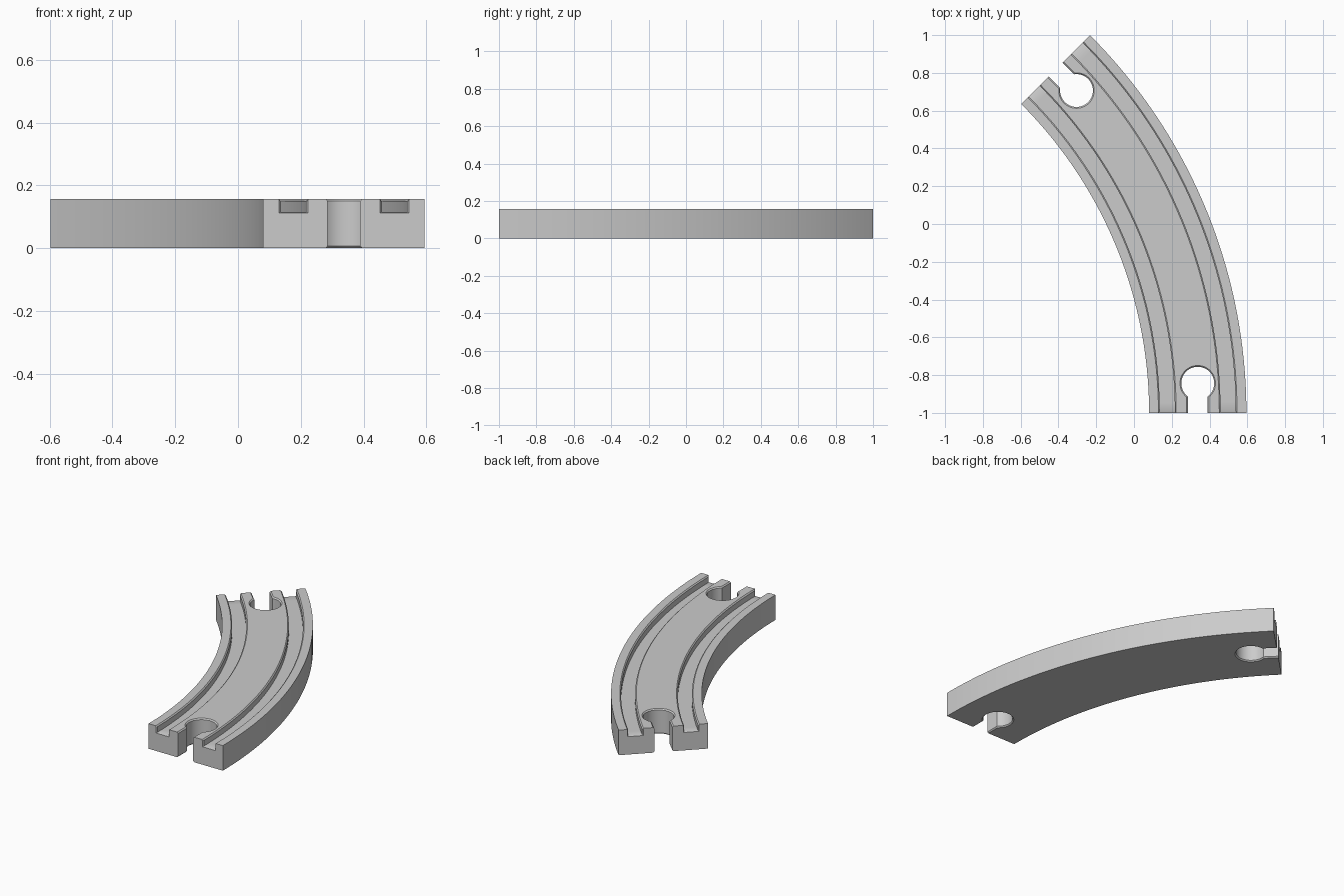
import bpy, bmesh
from math import sin, cos, pi, asin, radians

cube = bpy.data.objects.get("Cube")
if cube:
    bpy.data.objects.remove(cube, do_unlink=True)

HEIGHT, DEPTH, BEVEL = 0.157, 0.042, 0.007
CX, CY = -2.233, -1.0              # centre of the bend
R_IN, R_OUT = 2.313, 2.828
R_MID = (R_IN + R_OUT) / 2
SWEEP = radians(45)
STEPS = 40

grey = bpy.data.materials.new("plain grey")
grey.use_nodes = True
colour = (0.6, 0.6, 0.6, 1)
grey.diffuse_color = colour
grey.node_tree.nodes["Principled BSDF"].inputs["Base Color"].default_value = colour


def loft(name, rings, material=None):
    """Skin a stack of closed rings and cap both ends."""
    bm = bmesh.new()
    loops = [[bm.verts.new(p) for p in ring] for ring in rings]
    n = len(loops[0])
    for a, b in zip(loops, loops[1:]):
        for i in range(n):
            j = (i + 1) % n
            bm.faces.new((a[i], a[j], b[j], b[i]))
    bm.faces.new(loops[0])
    bm.faces.new(loops[-1])
    bmesh.ops.recalc_face_normals(bm, faces=bm.faces)
    mesh = bpy.data.meshes.new(name)
    bm.to_mesh(mesh)
    bm.free()
    obj = bpy.data.objects.new(name, mesh)
    bpy.context.collection.objects.link(obj)
    if material:
        mesh.materials.append(material)
    return obj


def section(flare):
    """Cross-section of the track with two bevelled wheel grooves."""
    pts = [(R_IN, 0), (R_IN, HEIGHT)]
    for mid in (R_MID - 0.161, R_MID + 0.161):
        top, wall = 0.047, 0.040 + flare
        floor = HEIGHT - DEPTH - flare / 2
        pts += [(mid - top, HEIGHT), (mid - wall, HEIGHT - BEVEL), (mid - wall, floor),
                (mid + wall, floor), (mid + wall, HEIGHT - BEVEL), (mid + top, HEIGHT)]
    return pts + [(R_OUT, HEIGHT), (R_OUT, 0)]


def ring_at(angle, flare):
    return [(CX + r * cos(angle), CY + r * sin(angle), z) for r, z in section(flare)]


# Curved body, with grooves opening slightly at the ends
lip = 0.003
angles = [lip + (SWEEP - 2 * lip) * i / STEPS for i in range(STEPS + 1)]
rings = [ring_at(0, 0.006)] + [ring_at(a, 0) for a in angles] + [ring_at(SWEEP, 0.006)]
track = loft("curved_track", rings, grey)


def keyhole(offset, z, far):
    """Round socket with a neck running out through the track end."""
    radius, neck, depth = 0.087 + offset, 0.052 + offset, 0.157
    gap = asin(neck / radius)
    start, span = -pi / 2 + gap, 2 * (pi - gap)
    pts = [(-neck, -0.1), (neck, -0.1)]
    for i in range(49):
        a = start + span * i / 48
        pts.append((radius * cos(a), depth + radius * sin(a)))
    out = []
    for u, v in pts:
        x, y = R_MID + u, v
        if far:                    # reflect across the middle of the bend
            x, y = (x * cos(SWEEP) + y * sin(SWEEP), x * sin(SWEEP) - y * cos(SWEEP))
        out.append((CX + x, CY + y, z))
    return out


# Connector sockets cut through both ends
levels = [(2 * BEVEL, -BEVEL), (0, BEVEL), (0, HEIGHT - BEVEL), (2 * BEVEL, HEIGHT + BEVEL)]
cutters = []
for label, far in (("front", False), ("back", True)):
    cutter = loft(label + "_socket_cutter", [keyhole(o, z, far) for o, z in levels])
    cutter.hide_render = True
    cutters.append(cutter)
    mod = track.modifiers.new(label + "_socket", 'BOOLEAN')
    mod.operation = 'DIFFERENCE'
    mod.solver = 'EXACT'
    mod.object = cutter

bpy.ops.object.select_all(action='DESELECT')
track.select_set(True)
bpy.context.view_layer.objects.active = track
for mod in list(track.modifiers):
    bpy.ops.object.modifier_apply(modifier=mod.name)
for cutter in cutters:
    bpy.data.objects.remove(cutter, do_unlink=True)
bpy.ops.object.shade_smooth_by_angle(angle=radians(25))
